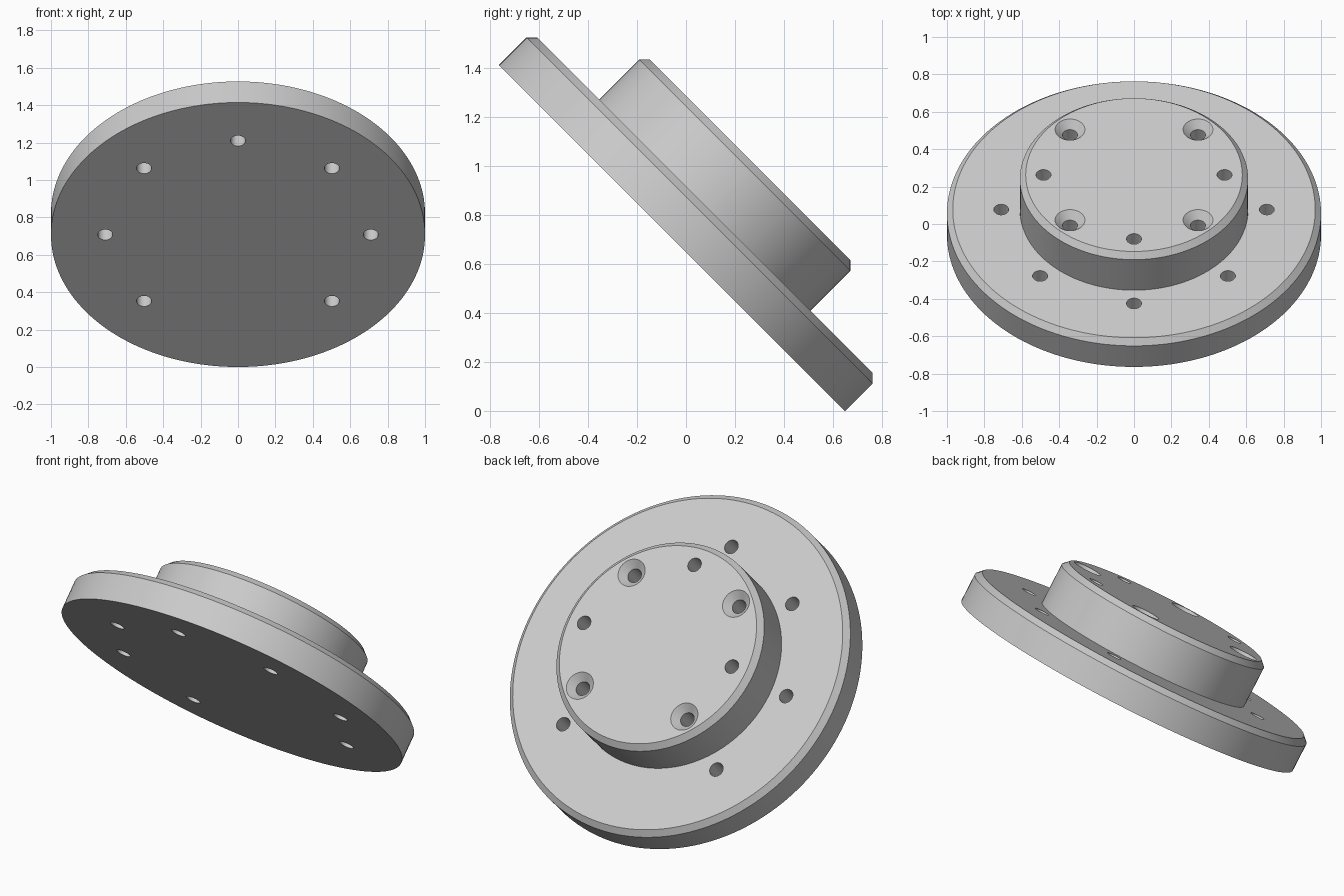
import bpy
import bmesh
from math import pi, cos, sin, radians
from mathutils import Matrix, Vector

cube = bpy.data.objects.get("Cube")
if cube:
    bpy.data.objects.remove(cube, do_unlink=True)

grey = bpy.data.materials.new("light_grey")
grey.use_nodes = True
grey.diffuse_color = (0.6, 0.6, 0.6, 1)
grey.node_tree.nodes["Principled BSDF"].inputs["Base Color"].default_value = (0.6, 0.6, 0.6, 1)


def lathe(bm, profile, steps, centre=(0, 0)):
    """Closed turned solid from (radius, height) points that start and end on the axis."""
    cx, cy = centre
    rings = []
    for r, z in profile:
        rings.append([bm.verts.new((cx + r * cos(2 * pi * i / steps),
                                    cy + r * sin(2 * pi * i / steps), z))
                      for i in range(steps)])
    for low, high in zip(rings, rings[1:]):
        for i in range(steps):
            j = (i + 1) % steps
            bm.faces.new((low[i], low[j], high[j], high[i]))
    bm.faces.new(rings[0][::-1])
    bm.faces.new(rings[-1])


def make_object(name, bm):
    mesh = bpy.data.meshes.new(name)
    bm.to_mesh(mesh)
    bm.free()
    mesh.materials.append(grey)
    obj = bpy.data.objects.new(name, mesh)
    bpy.context.collection.objects.link(obj)
    return obj


BASE, TOP, CHAMFER = 0.19, 0.452, 0.031
HUB, HOLE, SINK = 0.61, 0.04, 0.08

# Flange: chamfered disc with a chamfered hub
bm = bmesh.new()
lathe(bm, [(1, 0), (1, BASE - CHAMFER), (1 - CHAMFER, BASE), (HUB, BASE),
           (HUB, TOP - CHAMFER), (HUB - CHAMFER, TOP)], 160)
flange = make_object("flange", bm)

# Hole cutters
bm = bmesh.new()
for k in range(8):
    angle = k * pi / 4
    ring = Vector((cos(angle), sin(angle)))
    lower_end = k == 2
    # through holes in the disc
    if not lower_end:
        lathe(bm, [(HOLE, -0.1), (HOLE, BASE + 0.1)], 32, ring * 0.71)
    # blind holes in the hub, countersunk on the diagonals
    spot = ring * 0.484
    if k % 2:
        rim = TOP - (SINK - HOLE)
        lathe(bm, [(HOLE, BASE), (HOLE, rim), (SINK, TOP), (SINK, TOP + 0.1)], 32, spot)
    elif not lower_end:
        lathe(bm, [(HOLE, BASE), (HOLE, TOP + 0.1)], 32, spot)
cutter = make_object("hole_cutter", bm)
cutter.hide_render = True

# Drill the holes
drill = flange.modifiers.new("holes", 'BOOLEAN')
drill.operation = 'DIFFERENCE'
drill.solver = 'EXACT'
drill.object = cutter
bpy.ops.object.select_all(action='DESELECT')
bpy.context.view_layer.objects.active = flange
flange.select_set(True)
bpy.ops.object.modifier_apply(modifier=drill.name)
bpy.data.objects.remove(cutter, do_unlink=True)

# Tilt the flange so it rests on its rear edge
flange.data.transform(Matrix.Translation((0, -0.057, sin(pi / 4)))
                      @ Matrix.Rotation(-pi / 4, 4, 'X'))
bpy.ops.object.shade_smooth_by_angle(angle=radians(30))
